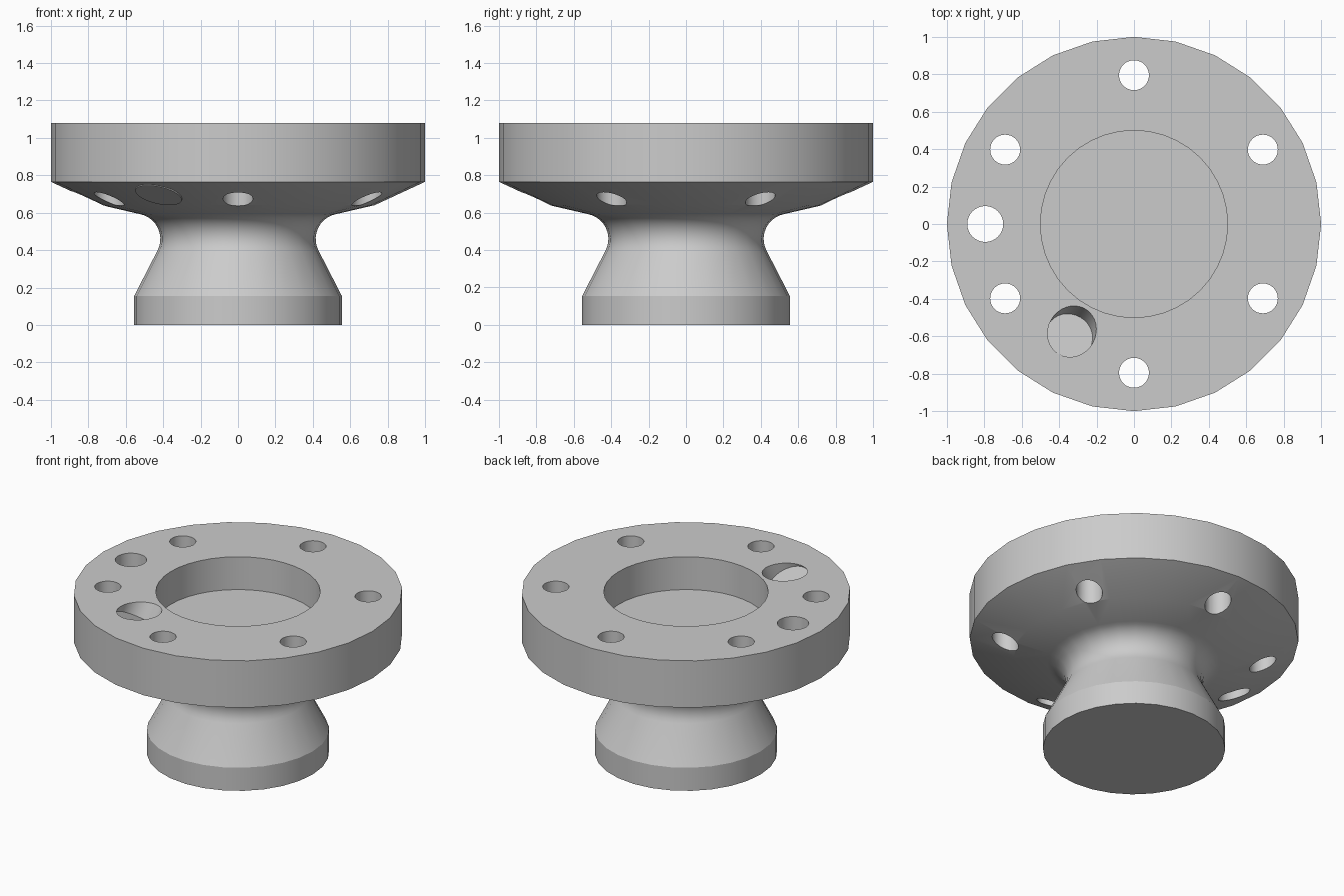
import bpy, bmesh, math
from mathutils import Vector, Matrix

if "Cube" in bpy.data.objects:
    bpy.data.objects.remove(bpy.data.objects["Cube"])

grey = bpy.data.materials.new("plain grey")
grey.diffuse_color = (0.6, 0.6, 0.6, 1)
grey.use_nodes = True
grey.node_tree.nodes["Principled BSDF"].inputs["Base Color"].default_value = grey.diffuse_color


def make_object(name, bm):
    bmesh.ops.recalc_face_normals(bm, faces=bm.faces)
    mesh = bpy.data.meshes.new(name)
    bm.to_mesh(mesh)
    bm.free()
    mesh.materials.append(grey)
    obj = bpy.data.objects.new(name, mesh)
    bpy.context.collection.objects.link(obj)
    return obj


def add_cylinder(bm, a, b, r, sides=32):
    a, b = Vector(a), Vector(b)
    d = b - a
    mat = Matrix.Translation((a + b) / 2) @ d.to_track_quat('Z', 'Y').to_matrix().to_4x4()
    bmesh.ops.create_cone(bm, cap_ends=True, segments=sides, radius1=r, radius2=r,
                          depth=d.length, matrix=mat)


# flange body: foot, waist fillet, cone underside and rim
profile = [(0.555, 0), (0.555, 0.155)]
for i in range(11):
    a = math.radians(209 - i * 10.9)
    profile.append((0.55 + 0.135 * math.cos(a), 0.46 + 0.135 * math.sin(a)))
profile += [(0.73, 0.64), (1, 0.765), (1, 1.08)]
SIDES = 28
bm = bmesh.new()
rings = [[bm.verts.new((r * math.cos(math.tau * i / SIDES), r * math.sin(math.tau * i / SIDES), z))
          for i in range(SIDES)] for r, z in profile]
for lo, hi in zip(rings, rings[1:]):
    for i in range(SIDES):
        j = (i + 1) % SIDES
        bm.faces.new((lo[i], lo[j], hi[j], hi[i]))
bm.faces.new(rings[0][::-1])
bm.faces.new(rings[-1])
body = make_object("flange_body", bm)

# cutters: recess, six bolt holes, one larger hole, one slanted blind hole
bm = bmesh.new()
add_cylinder(bm, (0, 0, 0.86), (0, 0, 1.3), 0.5, 40)
for k in range(6):
    a = math.radians(30 + 60 * k)
    x, y = 0.795 * math.cos(a), 0.795 * math.sin(a)
    add_cylinder(bm, (x, y, 0.4), (x, y, 1.3), 0.08)
add_cylinder(bm, (-0.795, 0, 0.4), (-0.795, 0, 1.3), 0.096)

out = Vector((math.cos(math.radians(240)), math.sin(math.radians(240)), 0))
axis = (out * 0.42 + Vector((0, 0, -0.907))).normalized()
mouth = out * 0.663 + Vector((0, 0, 1.08))
add_cylinder(bm, mouth + axis * 0.065, mouth - axis * 0.25, 0.127)
cutter = make_object("hole_cutter", bm)

mod = body.modifiers.new("holes", 'BOOLEAN')
mod.operation = 'DIFFERENCE'
mod.solver = 'EXACT'
mod.object = cutter
bpy.context.view_layer.objects.active = body
body.select_set(True)
cutter.select_set(False)
bpy.ops.object.modifier_apply(modifier=mod.name)
bpy.data.objects.remove(cutter)
bpy.ops.object.shade_smooth_by_angle(angle=math.radians(25))

# plug end showing flush in the cone underside
bm = bmesh.new()
exit_point = out * 0.849 + Vector((0, 0, 0.695))
add_cylinder(bm, exit_point - axis * 0.02, exit_point + axis * 0.002, 0.127)
make_object("slanted_plug", bm)
